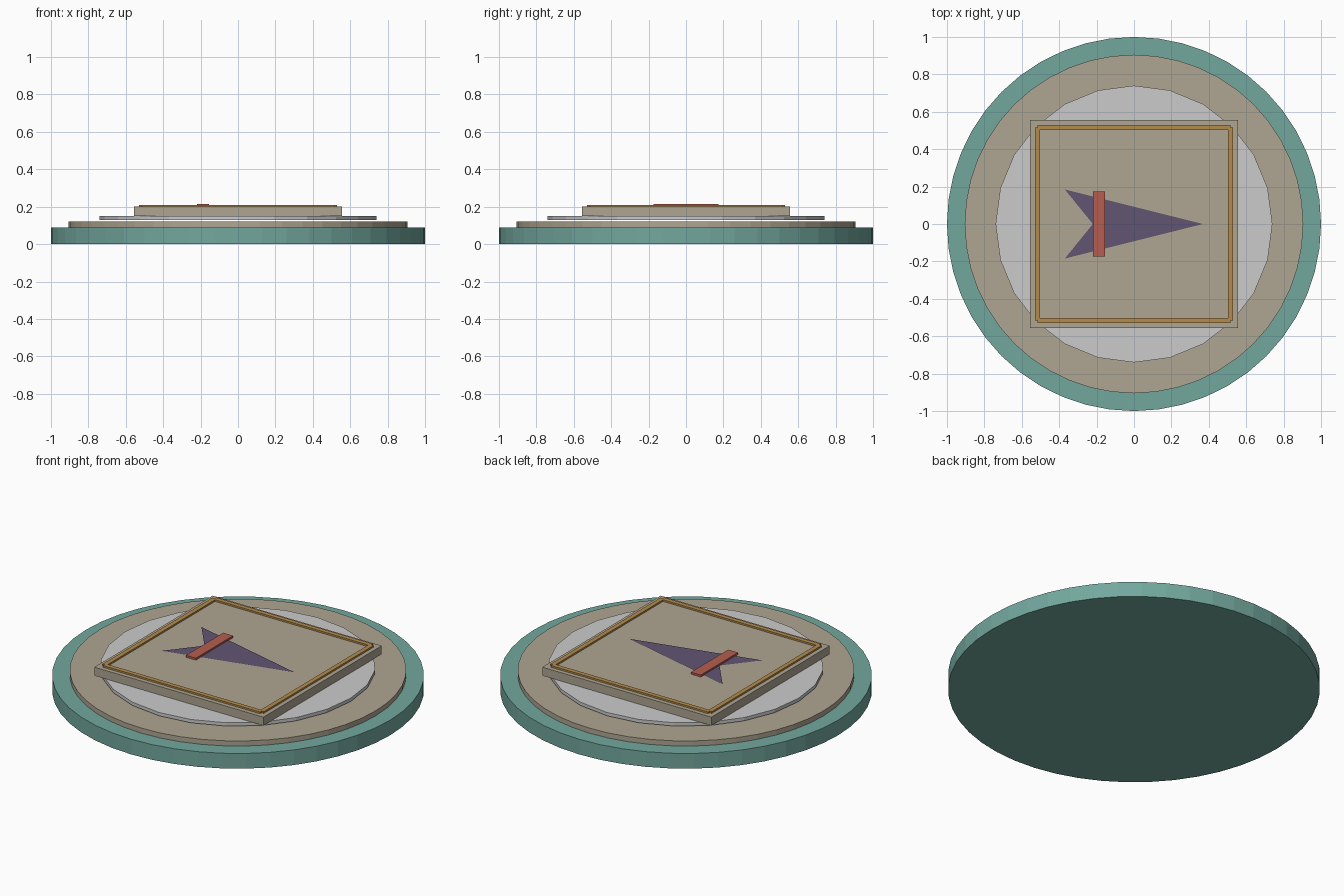
import bpy
from math import pi

if "Cube" in bpy.data.objects:
    bpy.data.objects.remove(bpy.data.objects["Cube"])


def paint(obj, name, rgb):
    if rgb is None:
        return
    mat = bpy.data.materials.get(name) or bpy.data.materials.new(name)
    mat.diffuse_color = (*rgb, 1)
    mat.use_nodes = True
    mat.node_tree.nodes["Principled BSDF"].inputs["Base Color"].default_value = mat.diffuse_color
    obj.data.materials.append(mat)


def disc(name, radius, z0, z1, sides, mat=None, rgb=None):
    bpy.ops.mesh.primitive_cylinder_add(vertices=sides, radius=radius, depth=z1 - z0,
                                        location=(0, 0, (z0 + z1) / 2))
    obj = bpy.context.object
    obj.name = name
    paint(obj, mat, rgb)


def box(name, centre, size, z0, z1, mat, rgb):
    bpy.ops.mesh.primitive_cube_add(size=1, location=(*centre, (z0 + z1) / 2))
    obj = bpy.context.object
    obj.name = name
    obj.scale = (*size, z1 - z0)
    bpy.ops.object.transform_apply(location=False, rotation=False, scale=True)
    paint(obj, mat, rgb)


TEAL = (0.17, 0.39, 0.34)
TAN = (0.43, 0.38, 0.29)
GOLD = (0.45, 0.26, 0.07)
PURPLE = (0.12, 0.09, 0.17)
RED = (0.46, 0.11, 0.08)

# Stacked round base
disc("base_disc", 1.0, 0.0, 0.09, 48, "teal", TEAL)
disc("inlay_disc", 0.905, 0.09, 0.12, 48, "tan", TAN)
disc("raised_disc", 0.74, 0.13, 0.15, 24)

# Square plate with a thin raised border
box("square_plate", (0, 0), (1.11, 1.11), 0.15, 0.20, "tan", TAN)
for s, side in ((-1, "low"), (1, "high")):
    box("border_x_" + side, (0, s * 0.516), (1.03, 0.027), 0.198, 0.21, "gold", GOLD)
    box("border_y_" + side, (s * 0.516, 0), (0.027, 1.03), 0.198, 0.21, "gold", GOLD)

# Flat notched arrow pointing to +x
mesh = bpy.data.meshes.new("arrow")
z = 0.205
mesh.from_pydata([(0.37, 0, z), (-0.37, 0.185, z), (-0.22, 0, z), (-0.37, -0.185, z)],
                 [], [(0, 1, 2), (0, 2, 3)])
arrow = bpy.data.objects.new("arrow", mesh)
bpy.context.collection.objects.link(arrow)
paint(arrow, "purple", PURPLE)

# Bar across the tail of the arrow
box("cross_bar", (-0.187, 0), (0.065, 0.35), 0.203, 0.215, "red", RED)
